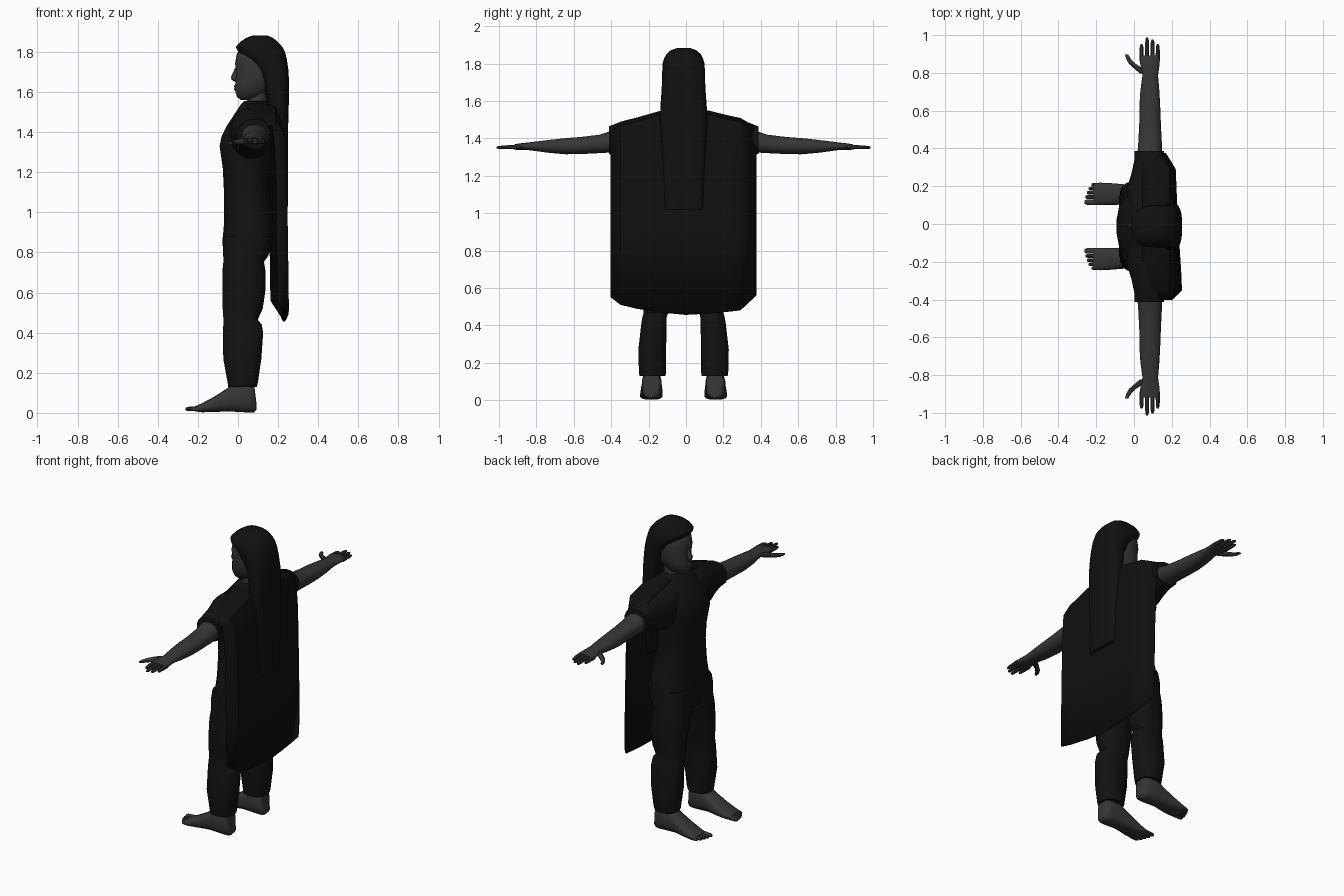
import bpy, bmesh, math

MID = -0.013  # plane of symmetry across the body


def material(name, v):
    m = bpy.data.materials.new(name)
    m.diffuse_color = (v, v, v, 1)
    return m


SKIN = material("skin_grey", 0.037)
CLOTH = material("cloth_black", 0.006)
CAPE = material("cape_black", 0.005)
HAIR = material("hair_black", 0.0055)


def finish(name, bm, mat, angle=40):
    bmesh.ops.recalc_face_normals(bm, faces=bm.faces)
    me = bpy.data.meshes.new(name)
    bm.to_mesh(me)
    bm.free()
    me.materials.append(mat)
    ob = bpy.data.objects.new(name, me)
    bpy.context.collection.objects.link(ob)
    bpy.ops.object.select_all(action='DESELECT')
    ob.select_set(True)
    bpy.context.view_layer.objects.active = ob
    bpy.ops.object.shade_smooth_by_angle(angle=math.radians(angle))
    return ob


def loft(name, mat, axis, rings, n=16, power=1.0, side=1):
    """Rings along an axis: (position, low_a, high_a, low_b, high_b).
    a and b are the other two axes in x, y, z order; power < 1 squares the ring."""
    bm = bmesh.new()
    loops = []
    for p, a0, a1, b0, b1 in rings:
        loop = []
        for i in range(n):
            t = 2 * math.pi * (i + 0.5) / n
            c, s = math.cos(t), math.sin(t)
            a = (a0 + a1) / 2 + (a1 - a0) / 2 * math.copysign(abs(c) ** power, c)
            b = (b0 + b1) / 2 + (b1 - b0) / 2 * math.copysign(abs(s) ** power, s)
            x, y, z = {'x': (p, a, b), 'y': (a, p, b), 'z': (a, b, p)}[axis]
            loop.append(bm.verts.new((x, MID + side * y, z)))
        loops.append(loop)
    for l0, l1 in zip(loops, loops[1:]):
        for i in range(n):
            j = (i + 1) % n
            bm.faces.new((l0[i], l0[j], l1[j], l1[i]))
    bm.faces.new(loops[0])
    bm.faces.new(loops[-1])
    return finish(name, bm, mat)


def sym(rows):
    """Rows of (z, front, back, half_width) to centred rings."""
    return [(z, f, b, -w, w) for z, f, b, w in rows]


# Shirt and hips
loft("shirt", CLOTH, 'z', sym([
    (0.94, -0.072, 0.185, 0.195), (1.03, -0.07, 0.165, 0.18), (1.12, -0.072, 0.155, 0.165),
    (1.22, -0.077, 0.16, 0.17), (1.33, -0.093, 0.17, 0.19), (1.38, -0.083, 0.175, 0.2),
    (1.43, -0.058, 0.175, 0.2), (1.5, -0.012, 0.17, 0.165), (1.54, 0.015, 0.16, 0.1),
    (1.555, 0.03, 0.15, 0.07)]), 20, 0.85)
loft("trouser_hips", CLOTH, 'z', sym([
    (0.74, -0.06, 0.12, 0.16), (0.78, -0.07, 0.15, 0.205), (0.85, -0.08, 0.175, 0.215),
    (0.92, -0.073, 0.19, 0.205), (1.0, -0.068, 0.172, 0.185)]), 20, 0.85)

# Neck, head and nose
loft("neck", SKIN, 'z', sym([
    (1.5, 0.03, 0.15, 0.06), (1.56, 0.045, 0.15, 0.052), (1.63, 0.05, 0.16, 0.055)]), 14)
loft("head", SKIN, 'z', sym([
    (1.56, 0.015, 0.08, 0.028), (1.575, -0.006, 0.13, 0.05), (1.61, -0.016, 0.16, 0.072),
    (1.65, -0.014, 0.19, 0.085), (1.69, -0.008, 0.21, 0.091), (1.74, -0.016, 0.22, 0.094),
    (1.79, -0.008, 0.215, 0.09), (1.83, 0.02, 0.19, 0.07)]), 20, 0.9)
loft("nose", SKIN, 'z', sym([
    (1.65, -0.015, 0.01, 0.012), (1.662, -0.034, 0.01, 0.017), (1.675, -0.037, 0.01, 0.014),
    (1.72, -0.016, 0.01, 0.008)]), 8)
loft("lips", SKIN, 'z', sym([
    (1.605, -0.015, 0.02, 0.02), (1.613, -0.022, 0.02, 0.027), (1.622, -0.018, 0.02, 0.028),
    (1.63, -0.022, 0.02, 0.022), (1.638, -0.014, 0.02, 0.015)]), 10)

# Hair, open at the face and hanging down the back
loft("hair", HAIR, 'z', sym([
    (1.02, 0.215, 0.247, 0.098), (1.04, 0.19, 0.25, 0.104), (1.2, 0.18, 0.25, 0.11),
    (1.4, 0.17, 0.25, 0.122), (1.5, 0.155, 0.252, 0.126), (1.57, 0.14, 0.255, 0.124),
    (1.65, 0.125, 0.255, 0.118), (1.71, 0.095, 0.252, 0.115), (1.76, 0.05, 0.245, 0.114),
    (1.8, 0.0, 0.235, 0.112), (1.825, -0.012, 0.222, 0.105), (1.85, 0.01, 0.2, 0.092),
    (1.87, 0.04, 0.175, 0.07), (1.883, 0.075, 0.145, 0.035)]), 22, 0.72)

for side, tag in ((1, "left"), (-1, "right")):
    # Sleeve
    loft(tag + "_sleeve", CLOTH, 'y', [
        (0.1, -0.03, 0.17, 1.27, 1.53), (0.2, -0.04, 0.17, 1.27, 1.52),
        (0.28, -0.015, 0.165, 1.29, 1.5), (0.35, 0.0, 0.16, 1.305, 1.485),
        (0.4, 0.0, 0.16, 1.315, 1.465)], 16, 0.9, side)
    # Arm and palm
    loft(tag + "_arm", SKIN, 'y', [
        (0.36, 0.015, 0.15, 1.325, 1.45), (0.45, 0.022, 0.148, 1.32, 1.42),
        (0.55, 0.027, 0.143, 1.315, 1.408), (0.63, 0.027, 0.14, 1.314, 1.402),
        (0.72, 0.033, 0.135, 1.322, 1.392), (0.8, 0.044, 0.128, 1.333, 1.382),
        (0.84, 0.036, 0.134, 1.338, 1.377), (0.88, 0.028, 0.138, 1.34, 1.373),
        (0.905, 0.03, 0.136, 1.343, 1.368)], 16, 0.9, side)
    # Fingers
    for k, (x, tip) in enumerate(((0.04, 0.965), (0.069, 1.0), (0.098, 0.99), (0.126, 0.965))):
        loft(f"{tag}_finger_{k + 1}", SKIN, 'y', [
            (0.88, x - 0.013, x + 0.013, 1.341, 1.368),
            (0.94, x - 0.011, x + 0.011, 1.342, 1.364),
            (tip - 0.012, x - 0.01, x + 0.01, 1.342, 1.36),
            (tip, x - 0.005, x + 0.005, 1.346, 1.356)], 8, 1, side)
    # Thumb
    loft(tag + "_thumb", SKIN, 'y', [
        (0.81, 0.03, 0.06, 1.342, 1.37), (0.835, 0.0, 0.05, 1.338, 1.37),
        (0.86, -0.028, 0.012, 1.337, 1.363), (0.885, -0.042, -0.014, 1.337, 1.358),
        (0.91, -0.048, -0.03, 1.34, 1.354)], 8, 1, side)
    # Trouser leg
    loft(tag + "_trouser_leg", CLOTH, 'z', [
        (0.13, -0.05, 0.095, 0.095, 0.237), (0.15, -0.053, 0.1, 0.093, 0.24),
        (0.27, -0.075, 0.118, 0.092, 0.243), (0.4, -0.076, 0.127, 0.09, 0.228),
        (0.44, -0.075, 0.12, 0.09, 0.222), (0.465, -0.074, 0.1, 0.082, 0.215),
        (0.52, -0.078, 0.125, 0.07, 0.22), (0.62, -0.08, 0.14, 0.045, 0.225),
        (0.7, -0.08, 0.14, 0.02, 0.222), (0.76, -0.074, 0.13, 0.004, 0.215),
        (0.82, -0.078, 0.165, 0.0, 0.215), (0.88, -0.074, 0.18, 0.0, 0.205)], 16, 0.85, side)
    # Foot and ankle
    loft(tag + "_foot", SKIN, 'x', [
        (-0.215, 0.116, 0.23, 0.008, 0.033), (-0.18, 0.112, 0.233, 0.003, 0.048),
        (-0.12, 0.112, 0.23, 0.004, 0.08), (-0.05, 0.116, 0.224, 0.008, 0.125),
        (-0.02, 0.116, 0.224, 0.006, 0.15), (0.05, 0.118, 0.222, 0.002, 0.16),
        (0.08, 0.125, 0.215, 0.002, 0.145), (0.092, 0.14, 0.2, 0.015, 0.05)], 14, 0.7, side)
    # Toes, largest on the inner side
    for k, (y, r, tip) in enumerate(((0.129, 0.016, -0.262), (0.156, 0.011, -0.258),
                                     (0.179, 0.011, -0.25), (0.201, 0.010, -0.24),
                                     (0.221, 0.010, -0.226))):
        loft(f"{tag}_toe_{k + 1}", SKIN, 'x', [
            (tip, y - r * 0.6, y + r * 0.6, 0.012, 0.026),
            (tip + 0.012, y - r, y + r, 0.009, 0.031),
            (-0.18, y - r, y + r, 0.008, 0.036)], 8, 1, side)

# Cape: columns are (y, back x, hem z, shoulder z), draped over the shoulders
columns = [(-0.4, 0.2, 0.55, 1.45), (-0.35, 0.25, 0.51, 1.485), (-0.27, 0.247, 0.49, 1.505),
           (-0.13, 0.238, 0.468, 1.545), (0.0, 0.23, 0.456, 1.55), (0.12, 0.224, 0.463, 1.545),
           (0.22, 0.22, 0.472, 1.52), (0.29, 0.217, 0.48, 1.505), (0.375, 0.165, 0.56, 1.455)]
bm = bmesh.new()
grid = []
for y, x, hem, top in columns:
    grid.append([bm.verts.new(v) for v in (
        (x, y, hem), (x - 0.005, y, 0.9), (x - 0.012, y, 1.25), (x - 0.02, y, top - 0.1),
        (min(x - 0.03, 0.185), y, top - 0.02), (0.1, y, top), (0.045, y, top - 0.012))])
for c0, c1 in zip(grid, grid[1:]):
    for i in range(len(c0) - 1):
        bm.faces.new((c0[i], c1[i], c1[i + 1], c0[i + 1]))
cape = finish("cape", bm, CAPE, 30)
thick = cape.modifiers.new("thickness", 'SOLIDIFY')
thick.thickness = 0.008
thick.offset = 0
